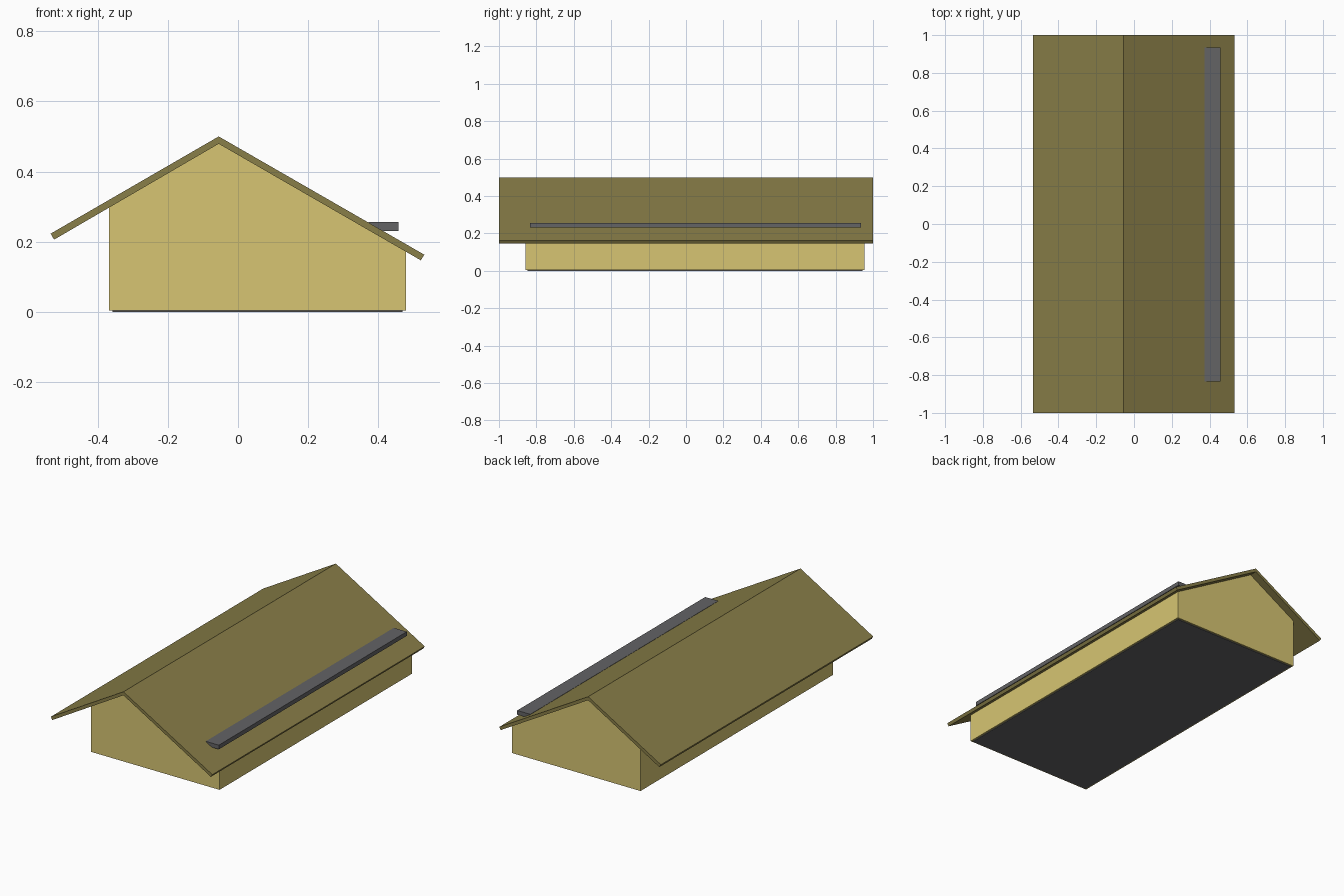
import bpy

if "Cube" in bpy.data.objects:
    bpy.data.objects.remove(bpy.data.objects["Cube"])


def material(name, rgb):
    m = bpy.data.materials.new(name)
    m.diffuse_color = (*rgb, 1)
    m.use_nodes = True
    m.node_tree.nodes["Principled BSDF"].inputs["Base Color"].default_value = m.diffuse_color
    return m


def prism(name, profile, y0, y1, mat):
    """Extrude an (x, z) profile, listed anticlockwise from the front, along y."""
    n = len(profile)
    verts = [(x, y, z) for y in (y0, y1) for x, z in profile]
    faces = [tuple(range(n)), tuple(range(2 * n - 1, n - 1, -1))]
    faces += [(i, i + n, (i + 1) % n + n, (i + 1) % n) for i in range(n)]
    mesh = bpy.data.meshes.new(name)
    mesh.from_pydata(verts, [], faces)
    mesh.materials.append(mat)
    obj = bpy.data.objects.new(name, mesh)
    bpy.context.collection.objects.link(obj)
    return obj


def rect(x0, x1, z0, z1):
    return [(x0, z0), (x1, z0), (x1, z1), (x0, z1)]


cream = material("wall_cream", (0.68, 0.56, 0.17))
olive = material("roof_olive", (0.25, 0.21, 0.065))
grey = material("dark_grey", (0.125, 0.125, 0.13))

# Gabled wall block, meeting the underside of the roof
prism("walls", [(-0.368, 0.004), (0.479, 0.004), (0.479, 0.172),
                (-0.055, 0.479), (-0.368, 0.299)], -0.858, 0.954, cream)

# Floor plate, slightly inset below the walls
prism("floor", rect(-0.358, 0.469, 0, 0.006), -0.848, 0.944, grey)

# Bent roof slab with unequal slopes lengths and square-cut eaves
prism("roof", [(-0.534, 0.223), (-0.524, 0.206), (-0.055, 0.479),
               (0.521, 0.147), (0.531, 0.163), (-0.055, 0.5)], -1, 1, olive)

# Long flat ledge sunk into the right roof slope
prism("roof_ledge", rect(0.372, 0.458, 0.231, 0.256), -0.835, 0.935, grey)
